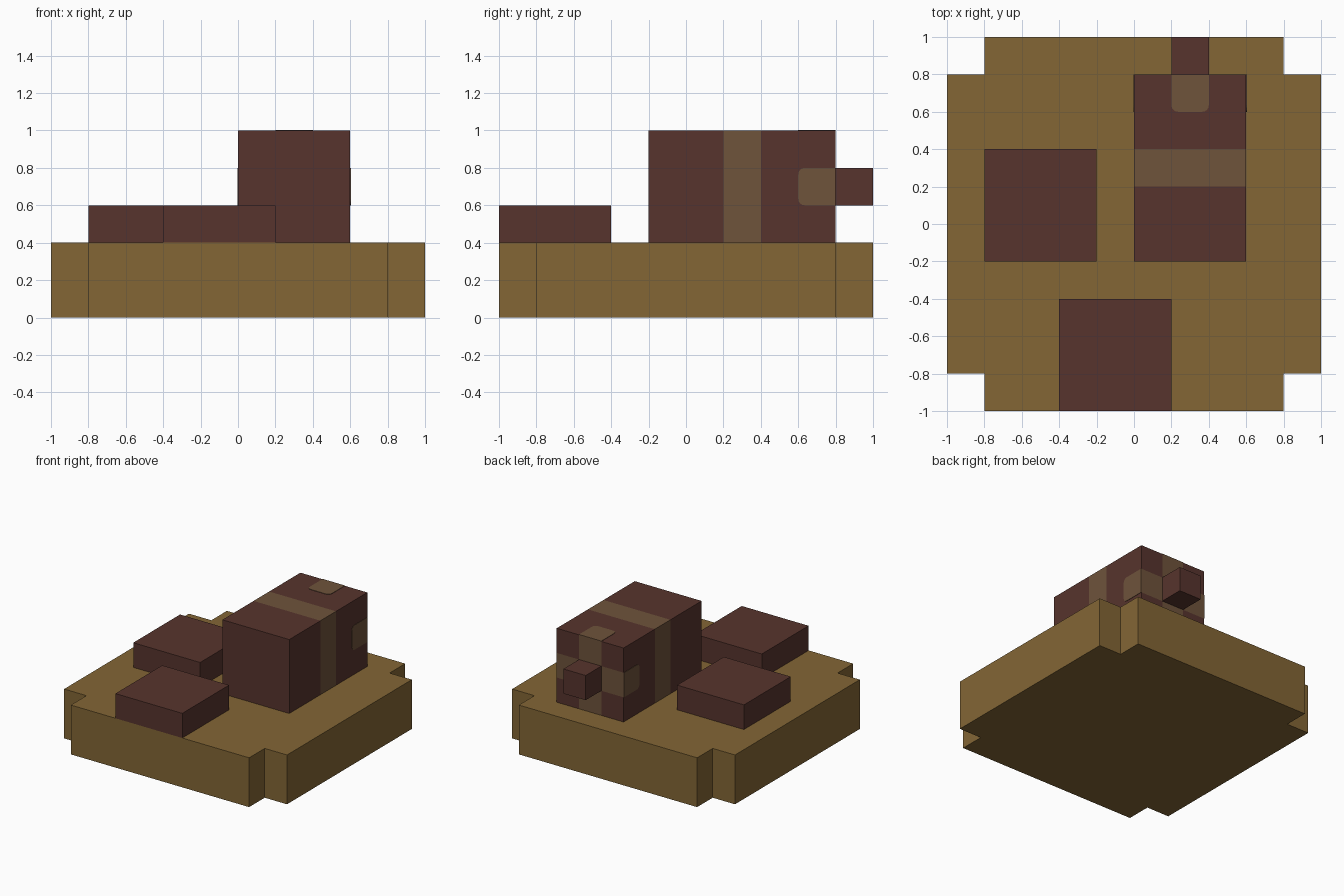
import bpy, bmesh, math
from mathutils import Vector

cube = bpy.data.objects.get("Cube")
if cube:
    bpy.data.objects.remove(cube, do_unlink=True)


def material(name, srgb):
    lin = [((c / 255 + 0.055) / 1.055) ** 2.4 for c in srgb] + [1.0]
    m = bpy.data.materials.new(name)
    m.use_nodes = True
    m.diffuse_color = lin
    bsdf = next(n for n in m.node_tree.nodes if n.type == 'BSDF_PRINCIPLED')
    bsdf.inputs["Base Color"].default_value = lin
    return m


OCHRE = material("ochre", (131, 102, 53))
BROWN = material("dark brown", (87, 52, 45))
TAN = material("tan", (110, 83, 59))


def finish(name, bm, *mats):
    bmesh.ops.recalc_face_normals(bm, faces=bm.faces)
    mesh = bpy.data.meshes.new(name)
    bm.to_mesh(mesh)
    bm.free()
    for m in mats:
        mesh.materials.append(m)
    obj = bpy.data.objects.new(name, mesh)
    bpy.context.collection.objects.link(obj)
    return obj


def box_bm(lo, hi):
    bm = bmesh.new()
    bmesh.ops.create_cube(bm, size=1)
    lo, hi = Vector(lo), Vector(hi)
    for v in bm.verts:
        v.co = (lo + hi) / 2 + v.co * (hi - lo)
    return bm


def prism(name, points, direction, mat):
    """Extrude a closed flat outline along a direction."""
    bm = bmesh.new()
    face = bm.faces.new([bm.verts.new(p) for p in points])
    ext = bmesh.ops.extrude_face_region(bm, geom=[face], use_keep_orig=True)
    verts = [g for g in ext["geom"] if isinstance(g, bmesh.types.BMVert)]
    bmesh.ops.translate(bm, verts=verts, vec=direction)
    return finish(name, bm, mat)


# Base slab with notched corners
outline = []
for sx, sy in ((1, 1), (-1, 1), (-1, -1), (1, -1)):
    corner = [(sx, sy * 0.8, 0), (sx * 0.8, sy * 0.8, 0), (sx * 0.8, sy, 0)]
    outline += corner if sx * sy > 0 else corner[::-1]
prism("base_slab", outline, (0, 0, 0.4), OCHRE)

# Low blocks on the slab
finish("side_low_block", box_bm((-0.8, -0.2, 0.4), (-0.2, 0.4, 0.6)), BROWN)
finish("front_low_block", box_bm((-0.4, -1.0, 0.4), (0.2, -0.4, 0.6)), BROWN)

# Tall block: band around the middle, cross on the back face
bm = box_bm((0, -0.2, 0.4), (0.6, 0.8, 1.0))
for axis, cuts in enumerate(((0.2, 0.4), (0.2, 0.4), (0.6, 0.8))):
    for c in cuts:
        co, no = Vector(), Vector()
        co[axis], no[axis] = c, 1
        bmesh.ops.bisect_plane(bm, geom=bm.verts[:] + bm.edges[:] + bm.faces[:],
                               plane_co=co, plane_no=no)
bm.normal_update()
for f in bm.faces:
    p = f.calc_center_median()
    band = 0.2 < p.y < 0.4
    cross = f.normal.y > 0.5 and (0.2 < p.x < 0.4 or 0.6 < p.z < 0.8)
    f.material_index = int(band or cross)
finish("tall_block", bm, BROWN, TAN)

# Knob on the back of the tall block
finish("back_knob", box_bm((0.2, 0.8, 0.6), (0.4, 1.0, 0.8)), BROWN)

# Rounded ends of the cross, wrapping onto the top and both sides
R, T = 0.035, 0.003
shape = [(-0.1, 0.8), (0.1, 0.8)]
for cx, start in ((0.1 - R, 0), (-0.1 + R, -90)):
    for i in range(5):
        a = math.radians(start - i * 22.5)
        shape.append((cx + R * math.cos(a), 0.6 + R + R * math.sin(a)))
prism("top_patch", [(0.3 + u, y, 1.0) for u, y in shape], (0, 0, T), TAN)
prism("left_patch", [(0.6, y, 0.7 + u) for u, y in shape], (T, 0, 0), TAN)
prism("right_patch", [(0, y, 0.7 + u) for u, y in shape], (-T, 0, 0), TAN)
